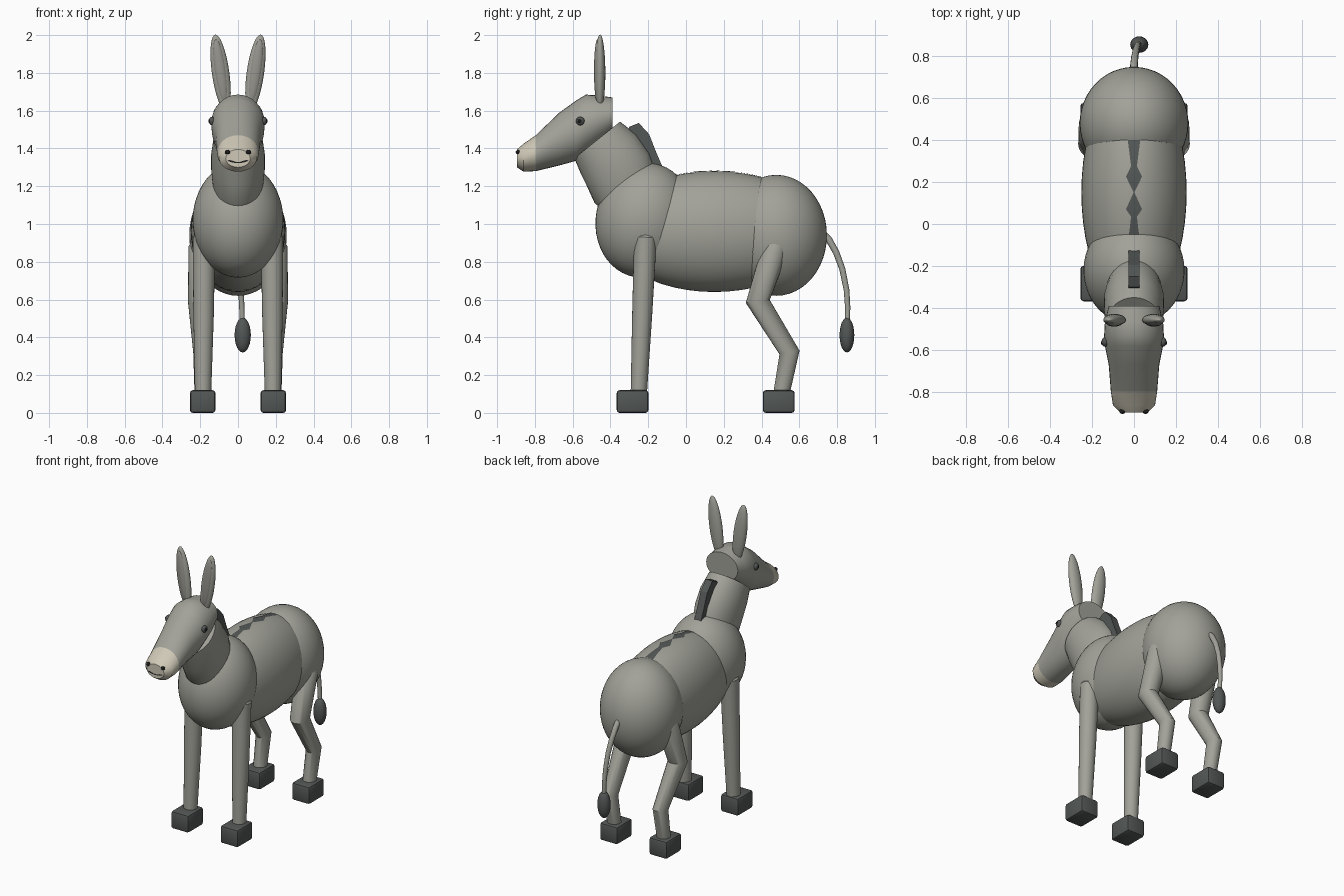
import bpy, bmesh, math
from mathutils import Vector, Matrix

cube = bpy.data.objects.get("Cube")
if cube:
    bpy.data.objects.remove(cube, do_unlink=True)


def material(name, rgb):
    m = bpy.data.materials.new(name)
    m.use_nodes = True
    m.diffuse_color = (*rgb, 1)
    m.node_tree.nodes["Principled BSDF"].inputs["Base Color"].default_value = (*rgb, 1)
    return m


GREY = material("grey coat", (0.36, 0.36, 0.32))
CREAM = material("cream muzzle", (0.62, 0.58, 0.47))
DARK = material("dark hair and hoof", (0.085, 0.095, 0.09))
INNER = material("inner ear", (0.31, 0.30, 0.27))
BLACK = material("black", (0.012, 0.012, 0.012))


def finish(name, bm, mats, smooth=True):
    bmesh.ops.recalc_face_normals(bm, faces=bm.faces)
    mesh = bpy.data.meshes.new(name)
    bm.to_mesh(mesh)
    bm.free()
    for m in mats:
        mesh.materials.append(m)
    ob = bpy.data.objects.new(name, mesh)
    bpy.context.collection.objects.link(ob)
    if smooth:
        bpy.ops.object.select_all(action="DESELECT")
        ob.select_set(True)
        bpy.context.view_layer.objects.active = ob
        bpy.ops.object.shade_smooth_by_angle(angle=math.radians(35))
    return ob


def ellipsoid(name, center, radii, mat, tilt=0, axis="X", segs=32):
    bm = bmesh.new()
    bmesh.ops.create_uvsphere(bm, u_segments=segs, v_segments=segs // 2, radius=1)
    bm.transform(Matrix.Translation(center) @ Matrix.Rotation(math.radians(tilt), 4, axis)
                 @ Matrix.Diagonal((*radii, 1)))
    return finish(name, bm, [mat])


def loft(name, stations, mats, upright=False, segs=24, rule=None):
    """Skin elliptical rings (x, y, z, half width, half depth) along a path."""
    bm = bmesh.new()
    pts = [Vector(s[:3]) for s in stations]
    rings = []
    for i, (p, s) in enumerate(zip(pts, stations)):
        before = (p - pts[i - 1]).normalized() if i else Vector()
        after = (pts[i + 1] - p).normalized() if i < len(pts) - 1 else Vector()
        side = Vector((1, 0, 0))
        depth = Vector((0, 0, 1)) if upright else (before + after).cross(side).normalized()
        rings.append([bm.verts.new(p + side * s[3] * math.cos(a) + depth * s[4] * math.sin(a))
                      for a in (math.tau * k / segs for k in range(segs))])
    for a, b in zip(rings, rings[1:]):
        for k in range(segs):
            bm.faces.new((a[k], a[k - 1], b[k - 1], b[k]))
    bm.faces.new(rings[0])
    bm.faces.new(rings[-1])
    if rule:
        for f in bm.faces:
            f.material_index = rule(f.calc_center_median())
    return finish(name, bm, mats)


# Torso masses
BARREL, BARREL_R = Vector((0, 0.15, 0.96)), Vector((0.25, 0.56, 0.32))
ellipsoid("barrel", BARREL, BARREL_R, GREY, segs=48)
ellipsoid("chest", (0, -0.22, 1.02), (0.24, 0.258, 0.305), GREY, tilt=-10, segs=48)
ellipsoid("rump", (0, 0.478, 0.94), (0.258, 0.268, 0.32), GREY, segs=48)

# Neck
loft("neck", [(0, -0.27, 1.10, 0.11, 0.14), (0, -0.32, 1.19, 0.132, 0.182),
              (0, -0.36, 1.29, 0.142, 0.187), (0, -0.41, 1.37, 0.142, 0.18),
              (0, -0.47, 1.445, 0.13, 0.155)], [GREY], segs=32)

# Head: y, top, bottom, half width
HEAD = [(-0.39, 1.67, 1.48, 0.12), (-0.46, 1.68, 1.42, 0.138), (-0.53, 1.685, 1.37, 0.142),
        (-0.58, 1.655, 1.335, 0.138), (-0.67, 1.59, 1.31, 0.12), (-0.795, 1.47, 1.28, 0.11),
        (-0.86, 1.425, 1.277, 0.1), (-0.895, 1.395, 1.30, 0.065)]
loft("head", [(0, y, (t + b) / 2, w, (t - b) / 2) for y, t, b, w in HEAD], [GREY, CREAM],
     upright=True, segs=32, rule=lambda c: int(c.y < -0.795))

# Mouth
loft("mouth", [(0.045 * t, -0.897, 1.325 + 0.01 * t * t, 0.012, 0.003)
               for t in (-1, -0.5, 0, 0.5, 1)], [BLACK], upright=True, segs=8)

# Paired parts
for s, label in ((1, "left"), (-1, "right")):
    ellipsoid(label + "_eye", (s * 0.138, -0.56, 1.545), (0.016, 0.023, 0.023), DARK, segs=16)
    ellipsoid(label + "_pupil", (s * 0.149, -0.564, 1.545), (0.008, 0.012, 0.012), BLACK, segs=12)
    ellipsoid(label + "_nostril", (s * 0.055, -0.89, 1.38), (0.015, 0.012, 0.012), BLACK, segs=12)
    ellipsoid(label + "_ear", (s * 0.092, -0.455, 1.8), (0.046, 0.028, 0.205), GREY,
              tilt=s * 8, axis="Y")
    ellipsoid(label + "_inner_ear", (s * 0.094, -0.469, 1.81), (0.031, 0.018, 0.168), INNER,
              tilt=s * 8, axis="Y")
    loft(label + "_front_leg", [(s * 0.18, -0.212, 0.97, 0.03, 0.03),
                                (s * 0.18, -0.215, 0.93, 0.06, 0.06),
                                (s * 0.182, -0.232, 0.52, 0.054, 0.053),
                                (s * 0.185, -0.25, 0.1, 0.043, 0.043)], [GREY])
    loft(label + "_hind_leg", [(s * 0.19, 0.495, 0.945, 0.035, 0.035),
                               (s * 0.19, 0.475, 0.88, 0.072, 0.07),
                               (s * 0.203, 0.38, 0.59, 0.062, 0.064),
                               (s * 0.19, 0.548, 0.32, 0.047, 0.054),
                               (s * 0.187, 0.505, 0.1, 0.043, 0.043)], [GREY])
    for y, end in ((-0.283, "front"), (0.491, "hind")):
        bm = bmesh.new()
        bmesh.ops.create_cube(bm, size=1)
        bm.transform(Matrix.Translation((s * 0.187, y, 0.06)) @ Matrix.Diagonal((0.135, 0.168, 0.12, 1)))
        bmesh.ops.bevel(bm, geom=bm.edges[:], offset=0.015, segments=2, profile=0.5, affect="EDGES")
        finish(label + "_" + end + "_hoof", bm, [DARK])

# Tail and tuft
loft("tail", [(0, 0.72, 0.955, 0.018, 0.018), (0, 0.755, 0.92, 0.018, 0.018),
              (0.004, 0.795, 0.85, 0.017, 0.017), (0.01, 0.828, 0.76, 0.016, 0.016),
              (0.016, 0.85, 0.65, 0.015, 0.015), (0.02, 0.856, 0.56, 0.014, 0.014),
              (0.024, 0.854, 0.46, 0.013, 0.013)], [GREY], segs=12)
ellipsoid("tail_tuft", (0.025, 0.852, 0.412), (0.043, 0.039, 0.092), DARK, segs=24)

# Mane: side profile extruded across
bm = bmesh.new()
PROFILE = [(-0.30, 1.515), (-0.25, 1.535), (-0.195, 1.475), (-0.16, 1.385), (-0.115, 1.28),
           (-0.2, 1.25), (-0.25, 1.37), (-0.32, 1.45)]
face = bm.faces.new([bm.verts.new((-0.025, y, z)) for y, z in PROFILE])
new = bmesh.ops.extrude_face_region(bm, geom=[face])["geom"]
bmesh.ops.translate(bm, verts=[v for v in new if isinstance(v, bmesh.types.BMVert)], vec=(0.05, 0, 0))
finish("mane", bm, [DARK], smooth=False)

# Back stripe laid on the barrel: y, half width
bm = bmesh.new()
rows = []
for y, w in [(0.4, 0.03), (0.34, 0.022), (0.275, 0.014), (0.225, 0.038), (0.15, 0.002),
             (0.07, 0.038), (0.035, 0.014), (-0.02, 0.02), (-0.09, 0.03)]:
    rows.append([bm.verts.new((x, y, BARREL.z + 0.003 + BARREL_R.z * math.sqrt(
        1 - (x / BARREL_R.x) ** 2 - ((y - BARREL.y) / BARREL_R.y) ** 2))) for x in (-w, 0, w)])
for a, b in zip(rows, rows[1:]):
    for k in (0, 1):
        bm.faces.new((a[k], b[k], b[k + 1], a[k + 1]))
finish("back_stripe", bm, [DARK])
